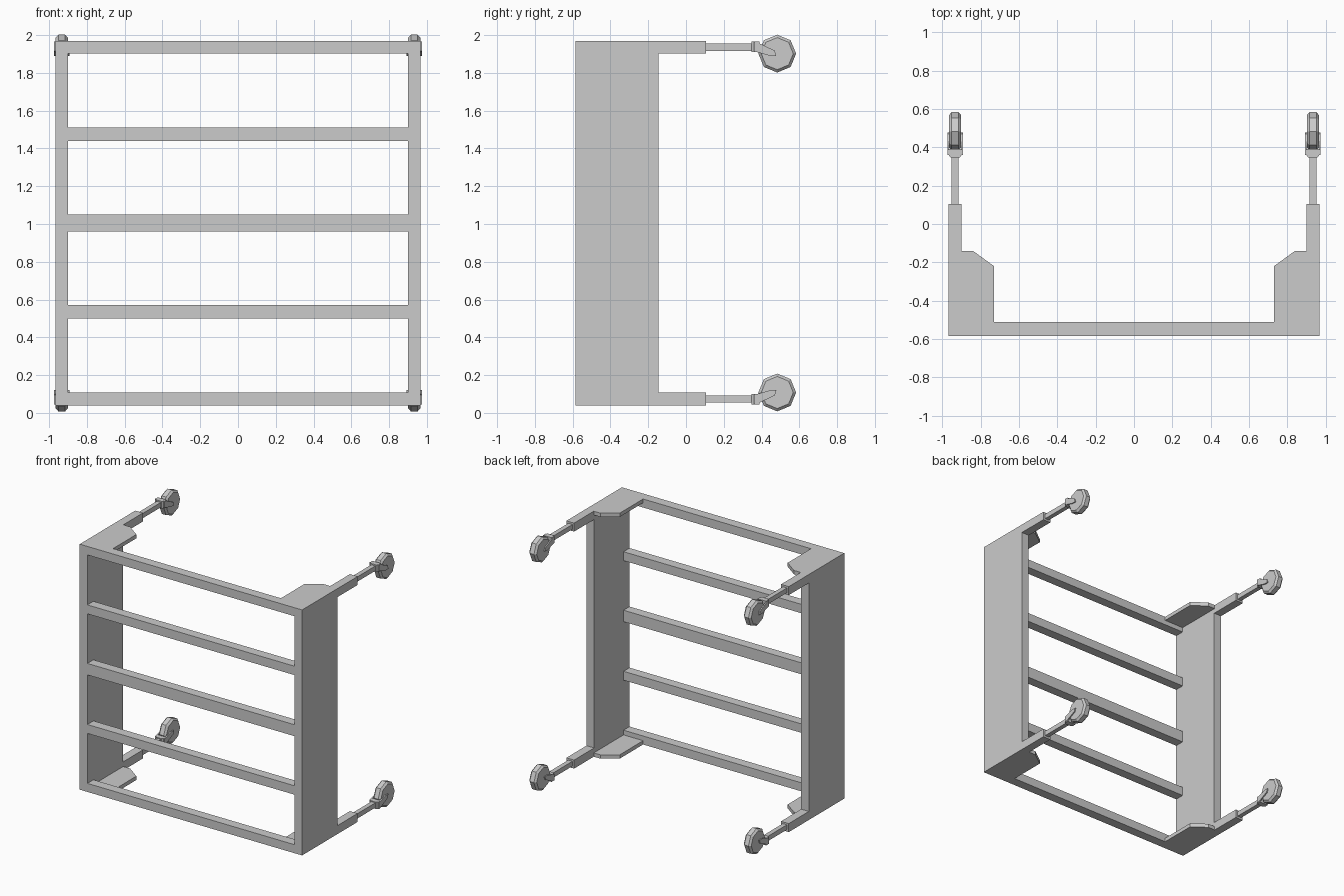
import bpy, bmesh, math
from mathutils import Matrix

old = bpy.data.objects.get("Cube")
if old:
    bpy.data.objects.remove(old, do_unlink=True)

GREY = (0.6, 0.6, 0.6, 1)
mat = bpy.data.materials.new("plain grey")
mat.use_nodes = True
mat.diffuse_color = GREY
for node in mat.node_tree.nodes:
    if node.type == 'BSDF_PRINCIPLED':
        node.inputs["Base Color"].default_value = GREY

MID_Z = 1.005          # the model is symmetric about this height
LOW, HIGH = 0.04, 1.97
OUT, IN = 0.967, 0.9   # outer and inner side faces


def finish(name, bm):
    bmesh.ops.recalc_face_normals(bm, faces=bm.faces)
    me = bpy.data.meshes.new(name)
    bm.to_mesh(me)
    bm.free()
    me.materials.append(mat)
    ob = bpy.data.objects.new(name, me)
    bpy.context.scene.collection.objects.link(ob)
    return ob


def add_box(bm, x0, x1, y0, y1, z0, z1):
    m = (Matrix.Translation(((x0 + x1) / 2, (y0 + y1) / 2, (z0 + z1) / 2))
         @ Matrix.Diagonal((x1 - x0, y1 - y0, z1 - z0, 1)))
    bmesh.ops.create_cube(bm, size=1, matrix=m)


def add_prism(bm, points, offset):
    face = bm.faces.new([bm.verts.new(p) for p in points])
    ext = bmesh.ops.extrude_face_region(bm, geom=[face])
    verts = [g for g in ext["geom"] if isinstance(g, bmesh.types.BMVert)]
    bmesh.ops.translate(bm, verts=verts, vec=offset)


# Frame: plan outline with arms and corner plates, extruded to full height
half = [(OUT, -0.585), (OUT, 0.105), (IN, 0.105), (IN, -0.14),
        (0.84, -0.14), (0.73, -0.22), (0.73, -0.51)]
outline = half + [(-x, y) for x, y in reversed(half)]
bm = bmesh.new()
add_prism(bm, [(x, y, LOW) for x, y in outline], (0, 0, HIGH - LOW))
frame = finish("frame", bm)

# Cutters: space between corner plates, gap between arms, front openings
cuts = [[(-IN, IN, -0.51, 0.3, LOW + 0.03, HIGH - 0.03)],
        [(-1.2, 1.2, -0.145, 0.3, 0.107, 1.903)],
        [(-IN, IN, -0.8, -0.4, a, b) for a, b in
         ((0.107, 0.5), (0.57, 0.96), (1.05, 1.44), (1.51, 1.903))]]
cutters = []
for boxes in cuts:
    bm = bmesh.new()
    for b in boxes:
        add_box(bm, *b)
    cutter = finish("cutter", bm)
    cutter.hide_render = True
    cutters.append(cutter)
    mod = frame.modifiers.new("cut", 'BOOLEAN')
    mod.operation = 'DIFFERENCE'
    mod.solver = 'EXACT'
    mod.object = cutter
bpy.context.view_layer.update()
deps = bpy.context.evaluated_depsgraph_get()
cut_mesh = bpy.data.meshes.new_from_object(frame.evaluated_get(deps))
frame.modifiers.clear()
frame.data = cut_mesh
for cutter in cutters:
    bpy.data.objects.remove(cutter, do_unlink=True)


def place(bm, side, top):
    """Move a part built at x = 0, upper height, to its corner."""
    if not top:
        bmesh.ops.transform(bm, verts=bm.verts, matrix=Matrix.Translation((0, 0, 2 * MID_Z))
                            @ Matrix.Diagonal((1, 1, -1, 1)))
    bmesh.ops.translate(bm, verts=bm.verts, vec=(side * 0.933, 0, 0))


def build_rod(bm):
    add_box(bm, -0.018, 0.018, 0.1, 0.37, 1.917, 1.955)


def build_fork(bm):
    # Chamfered crown, then one sloping cheek on each side of the wheel
    add_prism(bm, [(-0.025, 0.348, 1.91), (0.025, 0.348, 1.91), (0.037, 0.365, 1.91),
                   (0.037, 0.39, 1.91), (-0.037, 0.39, 1.91), (-0.037, 0.365, 1.91)],
              (0, 0, 0.055))
    cheek = [(0.36, 1.965), (0.385, 1.958), (0.47, 1.918),
             (0.478, 1.89), (0.445, 1.89), (0.36, 1.915)]
    for x in (-0.041, 0.031):
        add_prism(bm, [(x, y, z) for y, z in cheek], (0.01, 0, 0))


def build_wheel(bm):
    # Eight-sided disc with chamfered rims
    bmesh.ops.create_cone(bm, cap_ends=True, segments=8, radius1=0.1, radius2=0.1, depth=0.064)
    rims = [e for f in bm.faces if len(f.verts) == 8 for e in f.edges]
    bmesh.ops.bevel(bm, geom=rims, offset=0.014, segments=1, affect='EDGES')
    bmesh.ops.transform(bm, verts=bm.verts, matrix=Matrix.Translation((0, 0.483, 1.902))
                        @ Matrix.Rotation(math.pi / 2, 4, 'Y'))


for side, side_name in ((1, "left"), (-1, "right")):
    for top, level in ((True, "upper"), (False, "lower")):
        for part, build in (("rod", build_rod), ("fork", build_fork), ("wheel", build_wheel)):
            bm = bmesh.new()
            build(bm)
            place(bm, side, top)
            finish(f"{level}_{side_name}_{part}", bm)
